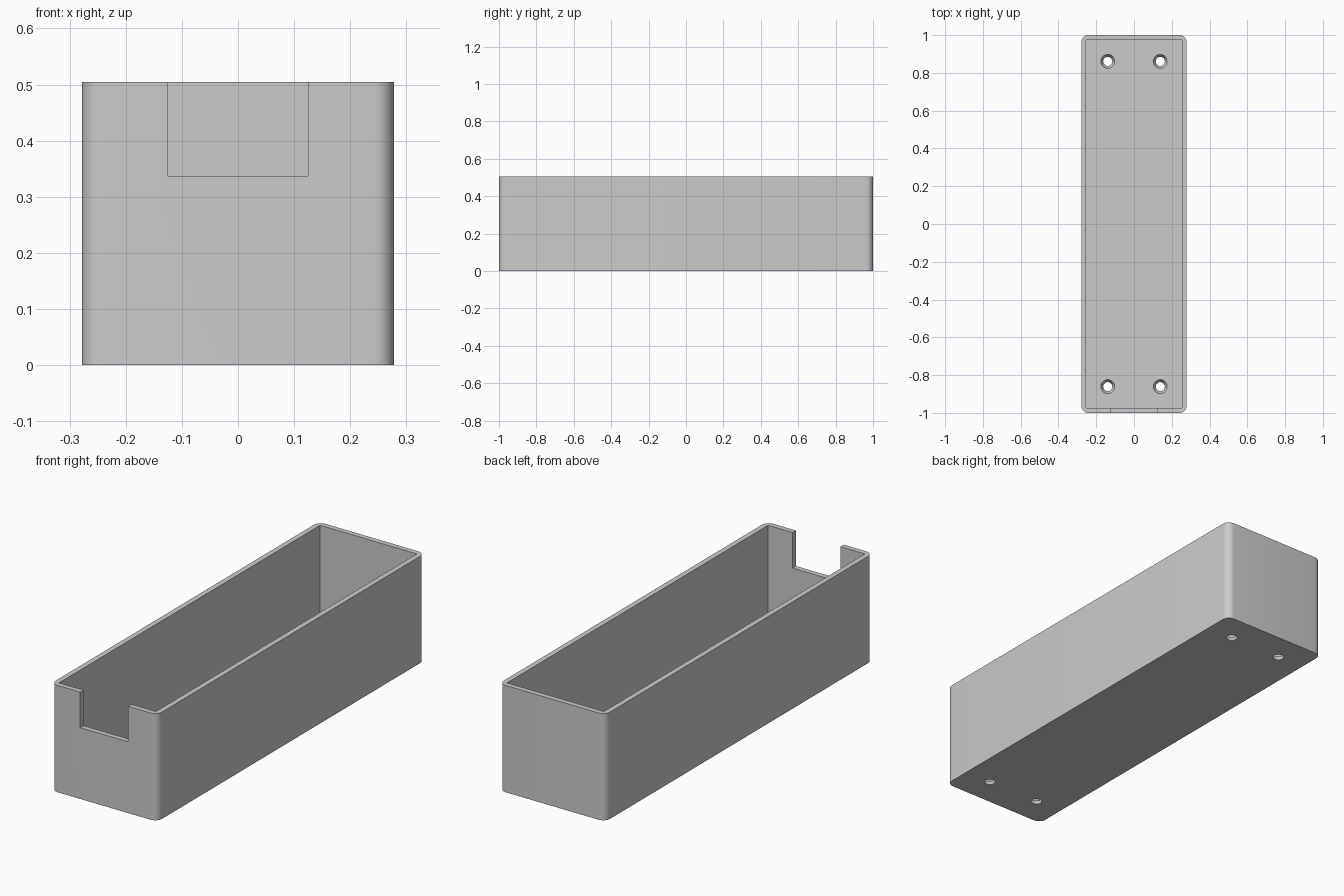
import bpy
import bmesh
from mathutils import Matrix, Vector

WIDTH, LENGTH, HEIGHT = 0.556, 2.0, 0.505
WALL = 0.025
CORNER = 0.036
NOTCH_HALF, NOTCH_Z = 0.125, 0.337
HOLE_X, HOLE_Y = 0.139, 0.861
HOLE_R, SINK_R = 0.024, 0.037

if "Cube" in bpy.data.objects:
    bpy.data.objects.remove(bpy.data.objects["Cube"], do_unlink=True)

grey = bpy.data.materials.new("plain grey")
grey.use_nodes = True
colour = (0.6, 0.6, 0.6, 1)
grey.diffuse_color = colour
grey.node_tree.nodes["Principled BSDF"].inputs["Base Color"].default_value = colour


def finish(bm, name):
    mesh = bpy.data.meshes.new(name)
    bmesh.ops.recalc_face_normals(bm, faces=bm.faces)
    bm.to_mesh(mesh)
    bm.free()
    mesh.materials.append(grey)
    obj = bpy.data.objects.new(name, mesh)
    bpy.context.collection.objects.link(obj)
    return obj


def box(name, low, high, round_by=0):
    low, high = Vector(low), Vector(high)
    bm = bmesh.new()
    bmesh.ops.create_cube(bm, size=1, matrix=Matrix.Translation((low + high) / 2)
                          @ Matrix.Diagonal((*(high - low), 1)))
    if round_by:
        upright = [e for e in bm.edges
                   if abs(e.verts[0].co.z - e.verts[1].co.z) > 0.1]
        bmesh.ops.bevel(bm, geom=upright, offset=round_by, segments=8,
                        profile=0.5, affect='EDGES')
    return finish(bm, name)


def cone(name, x, y, z0, z1, r0, r1):
    bm = bmesh.new()
    bmesh.ops.create_cone(bm, cap_ends=True, segments=32, radius1=r0, radius2=r1,
                          depth=z1 - z0,
                          matrix=Matrix.Translation((x, y, (z0 + z1) / 2)))
    return finish(bm, name)


# Outer body with rounded upright corners
w, l = WIDTH / 2, LENGTH / 2
tray = box("tray", (-w, -l, 0), (w, l, HEIGHT), CORNER)

# Square-cornered cavity and front notch
cutters = [
    box("cavity_cutter", (-w + WALL, -l + WALL, WALL), (w - WALL, l - WALL, HEIGHT + 0.1)),
    box("notch_cutter", (-NOTCH_HALF, -l - 0.1, NOTCH_Z),
        (NOTCH_HALF, -l + 2 * WALL, HEIGHT + 0.1)),
]

# Countersunk screw holes through the floor
slope = (SINK_R - HOLE_R) / WALL
for x in (-HOLE_X, HOLE_X):
    for y in (-HOLE_Y, HOLE_Y):
        extra = 0.01
        cutters.append(cone("screw_hole_cutter", x, y, -extra, WALL + extra,
                            HOLE_R - slope * extra, SINK_R + slope * extra))

for cutter in cutters:
    cutter.hide_render = True
    mod = tray.modifiers.new(cutter.name, 'BOOLEAN')
    mod.operation = 'DIFFERENCE'
    mod.solver = 'EXACT'
    mod.object = cutter

# Bake the cuts and drop the helpers
bpy.context.view_layer.update()
graph = bpy.context.evaluated_depsgraph_get()
cut_mesh = bpy.data.meshes.new_from_object(tray.evaluated_get(graph))
tray.modifiers.clear()
tray.data = cut_mesh
for cutter in cutters:
    bpy.data.objects.remove(cutter, do_unlink=True)

# Smooth the rounded corners, keep the edges sharp
bpy.ops.object.select_all(action='DESELECT')
tray.select_set(True)
bpy.context.view_layer.objects.active = tray
bpy.ops.object.shade_smooth_by_angle(angle=0.52)
